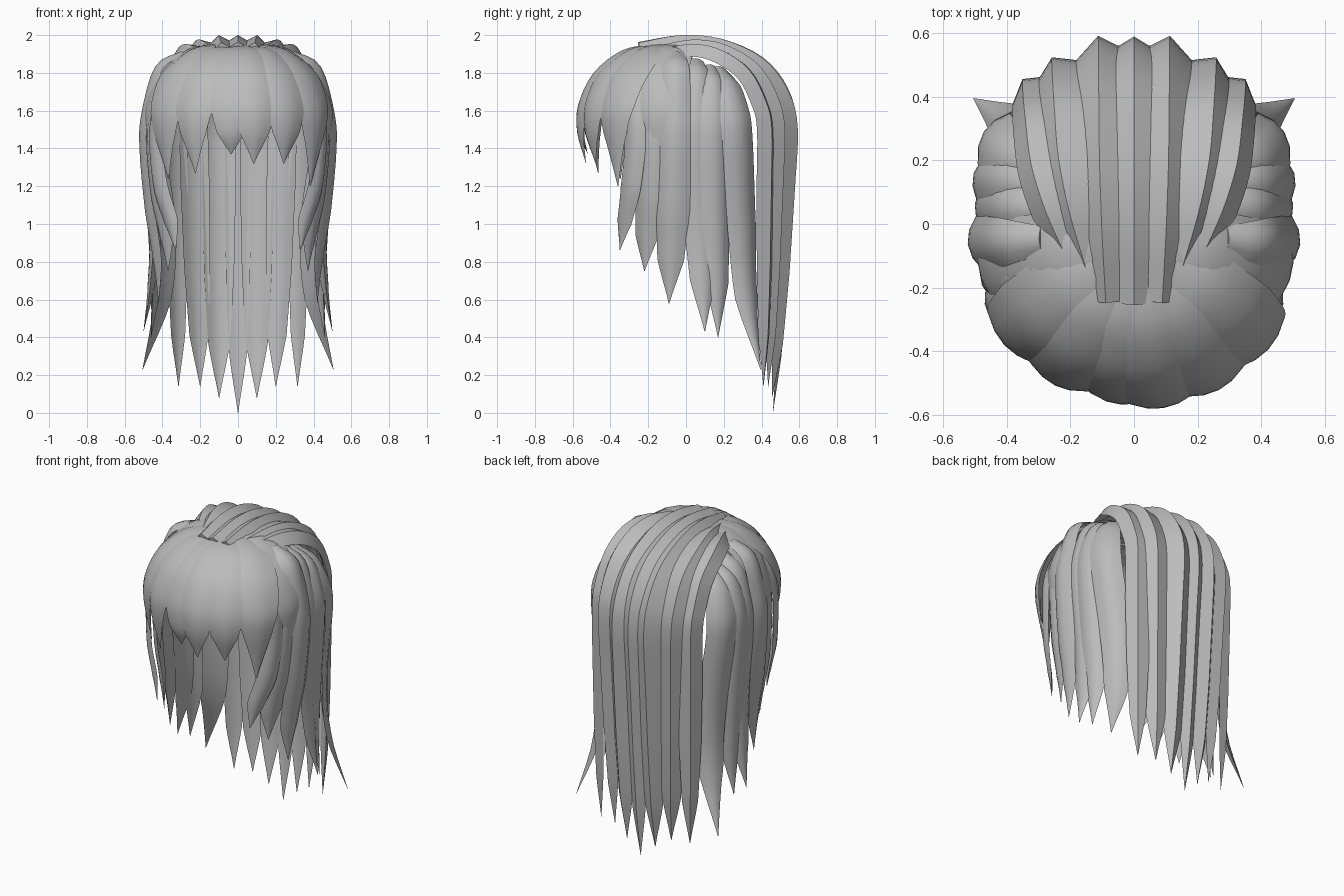
import bpy, bmesh, math
from mathutils import Vector

if "Cube" in bpy.data.objects:
    bpy.data.objects.remove(bpy.data.objects["Cube"])

grey = bpy.data.materials.new("hair_grey")
grey.use_nodes = True
COLOUR = (0.5, 0.5, 0.5, 1)
grey.diffuse_color = COLOUR
grey.node_tree.nodes["Principled BSDF"].inputs["Base Color"].default_value = COLOUR

strands = []
STEPS = 4


def spline(p, i, t):
    """Catmull-Rom point on segment i of the key points."""
    b, c = p[i], p[i + 1]
    a = p[i - 1] if i else b * 2 - c
    d = p[i + 2] if i + 2 < len(p) else c * 2 - b
    return 0.5 * (2 * b + (c - a) * t + (2 * a - 5 * b + 4 * c - d) * t * t
                  + (3 * b - a - 3 * c + d) * t ** 3)


def strand(name, keys, width, taper, bow, ridge=False):
    """Sweep a thin arched section along a path, tapering to a point."""
    keys = [Vector(k) for k in keys]
    path, sizes = [], []
    for i in range(len(keys) - 1):
        for s in range(STEPS):
            t = s / STEPS
            path.append(spline(keys, i, t))
            sizes.append(taper[i] + (taper[i + 1] - taper[i]) * t)
    path.append(keys[-1])
    sizes.append(0.015)

    bm = bmesh.new()
    rings = []
    for i, p in enumerate(path):
        tangent = path[min(i + 1, len(path) - 1)] - path[max(i - 1, 0)]
        out = p - Vector((0, 0, min(p.z, 1.4)))
        side = tangent.cross(out).normalized()
        out = side.cross(tangent).normalized()
        w = width * sizes[i]
        section = []
        for u in (-1, -0.5, 0, 0.5, 1):
            section.append((u, bow * w * ((1 - abs(u)) if ridge else (1 - u * u))))
        for u in (0.5, 0, -0.5):
            section.append((u, bow * w * (1 - u * u) * 0.5 - 0.04 * w))
        rings.append([bm.verts.new(p + side * u * w / 2 + out * h) for u, h in section])
    for a, b in zip(rings, rings[1:]):
        for k in range(len(a)):
            n = (k + 1) % len(a)
            bm.faces.new((a[k], a[n], b[n], b[k]))
    bm.faces.new(rings[0])
    bm.faces.new(rings[-1])
    bmesh.ops.recalc_face_normals(bm, faces=bm.faces)
    mesh = bpy.data.meshes.new(name)
    bm.to_mesh(mesh)
    bm.free()
    mesh.materials.append(grey)
    obj = bpy.data.objects.new(name, mesh)
    bpy.context.collection.objects.link(obj)
    strands.append(obj)


# Long back strands: over the crown, then straight down
CROWN = [  # share of the way back, height, share of the sideways spread
    (0, 1.95, 0), (.28, 1.98, .5), (.535, 1.96, .82), (.79, 1.87, .95), (.943, 1.72, 1), (1, 1.5, 1)]
FALL = (.23, .53, .8, 1)
BACK_TAPER = (.8, .95, 1, 1, 1, 1, 1, .9, .65, 0)


def back_strand(name, side, x0, x1, y0, ymax, tip, width, bow, sink):
    keys = []
    for f, z, ease in CROWN:
        x = x0 + (x1 - x0) * ease
        z -= (.5 * x * x + sink) * (z > 1.5)
        keys.append((side * x, y0 + (ymax - y0) * f, z))
    start, end = Vector(keys[-1]), Vector((side * tip[0], tip[1], tip[2]))
    keys += [start.lerp(end, f) for f in FALL]
    strand(name, keys, width, BACK_TAPER, bow, True)


back_strand("back_strand_centre", 1, 0, 0, -.25, .548, (0, .46, 0), .14, .3, .02)
for side, label in ((1, "left"), (-1, "right")):
    back_strand("back_strand_inner_" + label, side, .08, .1, -.24, .525, (.1, .455, .08),
                .18, .38, .04)
    back_strand("back_strand_middle_" + label, side, .14, .235, -.13, .475, (.2, .435, .14),
                .17, .32, .035)
    back_strand("back_strand_outer_" + label, side, .2, .325, -.1, .42, (.315, .41, .14),
                .145, .3, .03)

# Side strands: hanging over the ears, longer toward the back
SIDES = [  # root y, tip x, y, z, width
    (-.27, .33, -.35, .86, .13), (-.18, .37, -.22, .75, .17), (-.06, .42, -.09, .58, .18),
    (.06, .5, .1, .43, .17), (.15, .46, .17, .4, .16)]
SIDE_TAPER = (.5, .85, 1, 1, 1, .8, 0)
# Flared strand: turns the corner to the back, its tip kicking outward
FLARE = [(.27, .17, 1.82), (.38, .22, 1.73), (.435, .26, 1.57), (.435, .275, 1.4),
         (.385, .295, .98), (.4, .32, .6), (.505, .395, .23)]
for side, label in ((1, "left"), (-1, "right")):
    for i, (y0, x1, y1, z1, width) in enumerate(SIDES):
        x = .485 * math.sqrt(1 - (y0 / .6) ** 2) - .02 * (i % 2)
        top = 1.9 - .35 * abs(y0 + .05)
        drop = 1.4 - z1
        keys = [(x * .6, y0 * .85, top), (x * .85, y0 * .95, top - .08), (x * .98, y0, 1.58),
                (x, y0, 1.4),
                (x * .94, y0 + (y1 - y0) * .3, 1.4 - drop * .4),
                (x * .45 + x1 * .48, y0 + (y1 - y0) * .7, 1.4 - drop * .72),
                (x1, y1, z1)]
        keys = [(side * a, b, c) for a, b, c in keys]
        strand(f"side_strand_{i + 1}_{label}", keys, width, SIDE_TAPER, .22)
    strand("flared_strand_" + label, [(side * a, b, c) for a, b, c in FLARE], .19, SIDE_TAPER, .2)

# Fringe: wide locks fanning forward from the crown
FRINGE = [  # angle from front, tip height, width, reach
    (-70, 1.18, .34, .48), (-47, 1.24, .31, .53), (-26, 1.27, .28, .54), (-4, 1.37, .27, .545),
    (9, 1.32, .29, .56), (27, 1.32, .29, .56), (47, 1.2, .31, .55), (70, 1.18, .34, .49)]
FRINGE_TAPER = (.75, 1, 1, .82, .54, 0)
for i, (angle, tip_z, width, reach) in enumerate(FRINGE):
    a = math.radians(angle)
    profile = [(.15, 1.925), (.5, 1.885), (.8, 1.775), (.97, 1.62), (1, 1.48), (.95, tip_z)]
    keys = [(reach * f * math.sin(a), -reach * f * math.cos(a) - .08 * (1 - f), z)
            for f, z in profile]
    strand(f"fringe_lock_{i + 1}", keys, width, FRINGE_TAPER, .14)

# Smooth shading with crisp strand edges
bpy.ops.object.select_all(action='DESELECT')
for o in strands:
    o.select_set(True)
bpy.context.view_layer.objects.active = strands[0]
bpy.ops.object.shade_smooth_by_angle(angle=math.radians(35))
